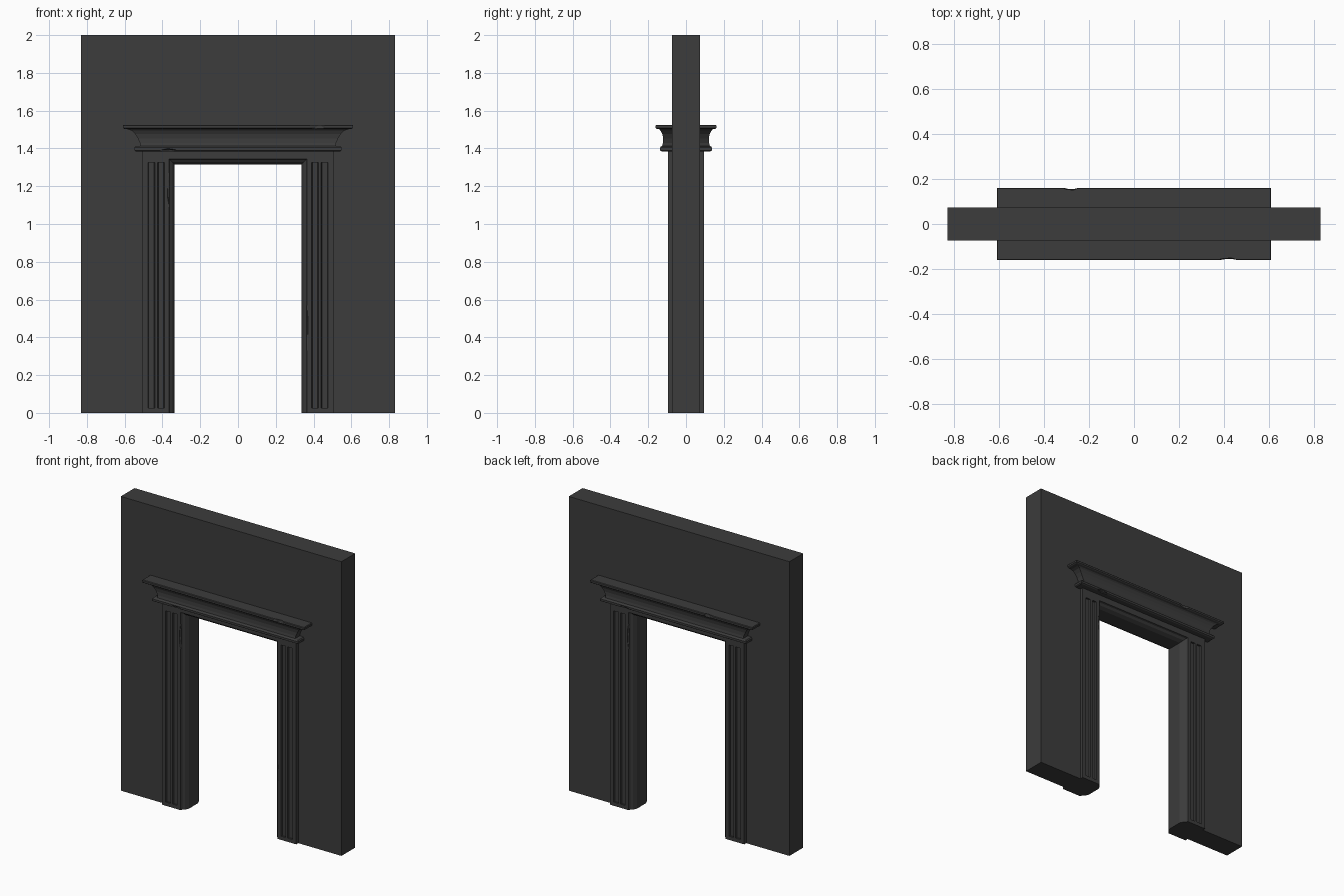
import bpy, bmesh
from mathutils import Vector

if "Cube" in bpy.data.objects:
    bpy.data.objects.remove(bpy.data.objects["Cube"])

mat = bpy.data.materials.new("dark_stone")
mat.diffuse_color = (0.045, 0.045, 0.045, 1)
mat.use_nodes = True
mat.node_tree.nodes["Principled BSDF"].inputs["Base Color"].default_value = mat.diffuse_color


def finish(name, bm, hidden=False):
    bmesh.ops.recalc_face_normals(bm, faces=bm.faces)
    me = bpy.data.meshes.new(name)
    bm.to_mesh(me)
    bm.free()
    me.materials.append(mat)
    ob = bpy.data.objects.new(name, me)
    bpy.context.collection.objects.link(ob)
    if hidden:
        ob.hide_render = True
        ob.hide_set(True)
    return ob


def loft(name, rings):
    """Skin closed rings of points and cap both ends."""
    bm = bmesh.new()
    vs = [[bm.verts.new(p) for p in r] for r in rings]
    n = len(vs[0])
    for a, b in zip(vs, vs[1:]):
        for i in range(n):
            j = (i + 1) % n
            bm.faces.new((a[i], a[j], b[j], b[i]))
    bm.faces.new(vs[0])
    bm.faces.new(vs[-1])
    return finish(name, bm)


def carve(ob, cutter):
    m = ob.modifiers.new("carve", 'BOOLEAN')
    m.operation = 'DIFFERENCE'
    m.solver = 'EXACT'
    m.object = cutter


def chip_cutter(name, chips):
    """Low-poly lumps that knock chips out of the edges."""
    bm = bmesh.new()
    for loc, size in chips:
        new = bmesh.ops.create_icosphere(bm, subdivisions=1, radius=1)["verts"]
        for v in new:
            v.co = Vector(c * s for c, s in zip(v.co, size)) + Vector(loc)
    return finish(name, bm, hidden=True)


# Wall slab with doorway
T = 0.074
outline = [(-0.83, 0), (-0.83, 2), (0.83, 2), (0.83, 0),
           (0.40, 0), (0.40, 1.38), (-0.40, 1.38), (-0.40, 0)]
loft("wall", [[(x, y, z) for x, z in outline] for y in (-T, T)])

# Door surround: profile (distance from opening, depth) swept round with mitres
half = [(0.17, 0.096), (0.029, 0.096), (0.025, 0.084), (0.012, 0.074), (0.0, 0.05)]
profile = [(d, -y) for d, y in half] + [(d, y) for d, y in reversed(half)]
W, H = 0.335, 1.315
frame = loft("door_surround", [
    [(-W - d, y, 0) for d, y in profile],
    [(-W - d, y, H + d) for d, y in profile],
    [(W + d, y, H + d) for d, y in profile],
    [(W + d, y, 0) for d, y in profile]])

# Twin flutes on both faces of each jamb
bm = bmesh.new()
for sx in (-1, 1):
    for sy in (-1, 1):
        for x0, x1 in ((0.387, 0.428), (0.437, 0.480)):
            new = bmesh.ops.create_cube(bm, size=1)["verts"]
            for v in new:
                taper = 0.7 if v.co.y * sy < 0 else 1.0
                v.co = Vector((sx * (x0 + x1) / 2 + v.co.x * (x1 - x0) * taper,
                               sy * 0.096 + v.co.y * 0.024,
                               0.675 + v.co.z * 1.30))
carve(frame, finish("flute_cutter", bm, hidden=True))
carve(frame, chip_cutter("jamb_chip_cutter", [
    ((-0.364, -0.096, 1.18), (0.010, 0.008, 0.09)),
    ((0.364, -0.096, 0.45), (0.007, 0.007, 0.12)),
    ((0.364, 0.096, 1.18), (0.010, 0.008, 0.09))]))

# Cornice: stacked half-width / half-depth sections with a cove
sections = [(0.543, 0.130, 1.385), (0.549, 0.138, 1.390), (0.549, 0.138, 1.404),
            (0.543, 0.132, 1.411), (0.518, 0.126, 1.414), (0.520, 0.122, 1.430),
            (0.530, 0.121, 1.453), (0.544, 0.125, 1.476), (0.562, 0.134, 1.494),
            (0.580, 0.141, 1.501), (0.602, 0.155, 1.504), (0.610, 0.161, 1.509),
            (0.610, 0.161, 1.521), (0.606, 0.157, 1.525)]
cornice = loft("cornice", [
    [(-a, -b, z), (a, -b, z), (a, b, z), (-a, b, z)] for a, b, z in sections])
carve(cornice, chip_cutter("cornice_chip_cutter", [
    ((0.42, -0.163, 1.518), (0.050, 0.014, 0.022)),
    ((-0.28, 0.163, 1.518), (0.040, 0.014, 0.022)),
    ((-0.37, -0.138, 1.386), (0.050, 0.015, 0.014)),
    ((0.37, 0.138, 1.386), (0.050, 0.015, 0.014))]))
